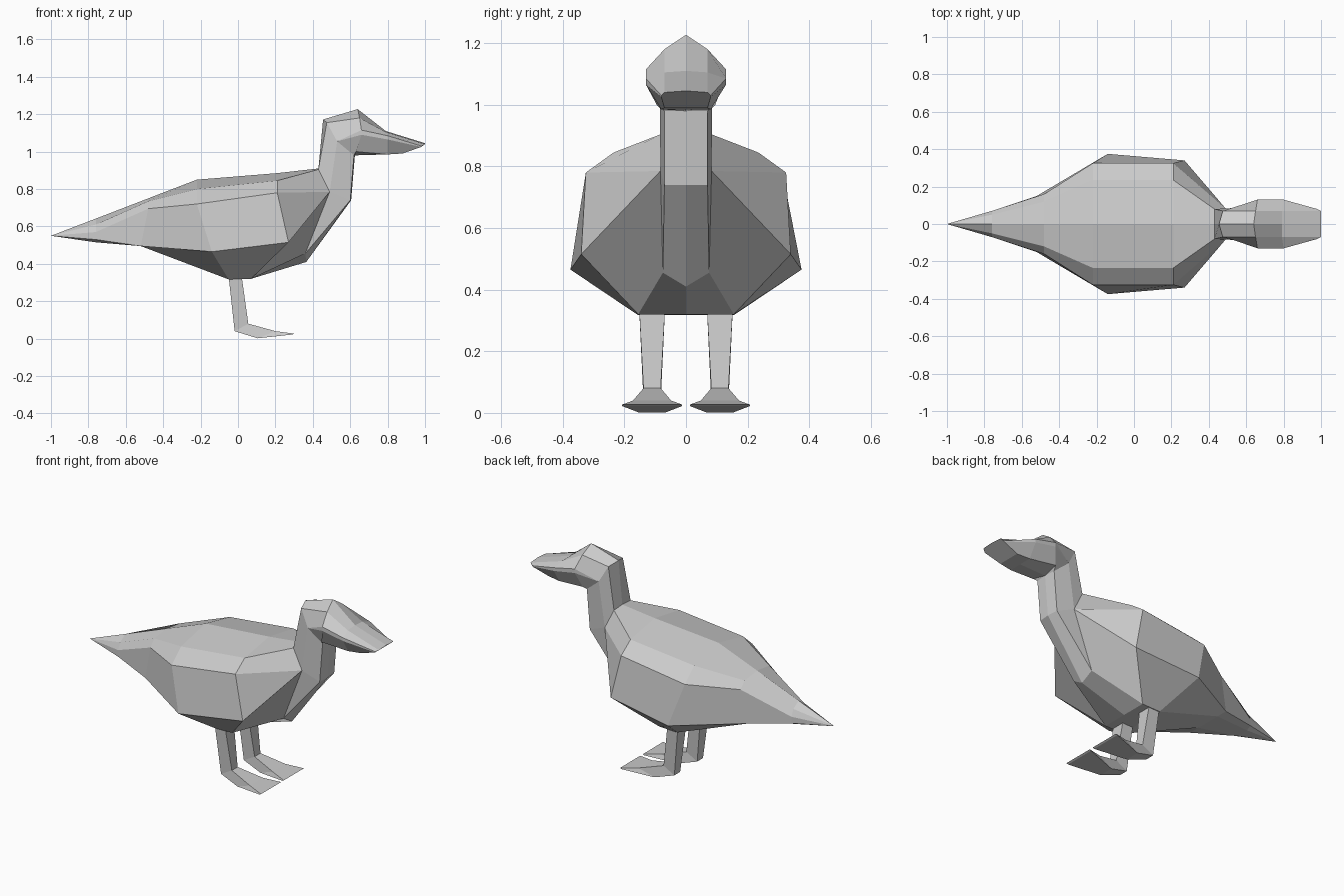
import bpy, bmesh


def loft(name, rings, cap_start=False, cap_end=False):
    """Skin a sequence of equal-sized closed rings with flat faces."""
    bm = bmesh.new()
    loops = [[bm.verts.new(p) for p in ring] for ring in rings]
    n = len(loops[0])
    for a, b in zip(loops, loops[1:]):
        for i in range(n):
            j = (i + 1) % n
            bm.faces.new((a[i], a[j], b[j], b[i]))
    if cap_start:
        bm.faces.new(loops[0])
    if cap_end:
        bm.faces.new(loops[-1])
    bmesh.ops.remove_doubles(bm, verts=bm.verts, dist=0.001)
    bmesh.ops.recalc_face_normals(bm, faces=bm.faces)
    mesh = bpy.data.meshes.new(name)
    bm.to_mesh(mesh)
    bm.free()
    obj = bpy.data.objects.new(name, mesh)
    bpy.context.collection.objects.link(obj)
    return obj


def mirror(half):
    """Complete a half ring (top centre to bottom centre) across y = 0."""
    return half + [(x, -y, z) for x, y, z in half[-2:0:-1]]


# Rings shared between neighbouring parts
neck_base = [(.43, 0, .91), (.43, .08, .905), (.49, .083, .785),
             (.49, .083, .785), (.60, .07, .74), (.605, 0, .74)]
brow = [(.64, 0, 1.227), (.65, .07, 1.18), (.66, .13, 1.115),
        (.66, .13, 1.09), (.63, .095, 1.0), (.625, 0, .98)]

# Body: tail tip, tail, rump, hips, shoulders, chest, neck base
body = [
    [(-1, 0, .55)] * 6,
    [(-.76, 0, .642), (-.76, .05, .61), (-.76, .07, .57),
     (-.76, .07, .53), (-.76, .04, .515), (-.76, 0, .515)],
    [(-.48, 0, .75), (-.48, .12, .735), (-.48, .16, .695),
     (-.52, .15, .495), (-.52, .08, .495), (-.52, 0, .495)],
    [(-.22, 0, .85), (-.22, .235, .80), (-.22, .325, .72),
     (-.14, .375, .465), (-.05, .155, .317), (-.05, 0, .317)],
    [(.21, 0, .885), (.21, .235, .845), (.21, .325, .78),
     (.27, .34, .515), (.07, .155, .32), (.07, 0, .32)],
    neck_base[:4] + [(.36, .075, .455), (.365, 0, .41)],
    neck_base,
]
loft("body", [mirror(r) for r in body])

# Neck and back of the head
nape = [(.455, 0, 1.172), (.475, .07, 1.155), (.53, .085, 1.055),
        (.53, .085, 1.055), (.62, .07, .98), (.625, 0, .98)]
loft("neck_and_head", [mirror(r) for r in (neck_base, nape, brow)])

# Beak with flat blunt tip
beak = [
    brow,
    [(.79, 0, 1.11), (.79, .07, 1.105), (.80, .13, 1.085),
     (.80, .13, 1.065), (.80, .08, .985), (.80, 0, .985)],
    [(1, 0, 1.045), (1, .07, 1.04), (.98, .08, 1.03),
     (.98, .08, 1.025), (.88, .07, .99), (.88, 0, .99)],
]
loft("beak", [mirror(r) for r in beak], cap_end=True)

# Legs with webbed feet: back x, z, half width, then front x, z, half width
leg = [
    (-.053, .36, .043, .016, .36, .043),
    (-.018, .04, .028, .055, .08, .028),
    (.105, .002, .045, .20, .04, .062),
    (.29, .022, .097, .30, .027, .097),
]
for side, centre in (("right", -.11), ("left", .11)):
    rings = [[(bx, centre - bw, bz), (bx, centre + bw, bz),
              (fx, centre + fw, fz), (fx, centre - fw, fz)]
             for bx, bz, bw, fx, fz, fw in leg]
    loft(side + "_leg", rings, cap_start=True, cap_end=True)
